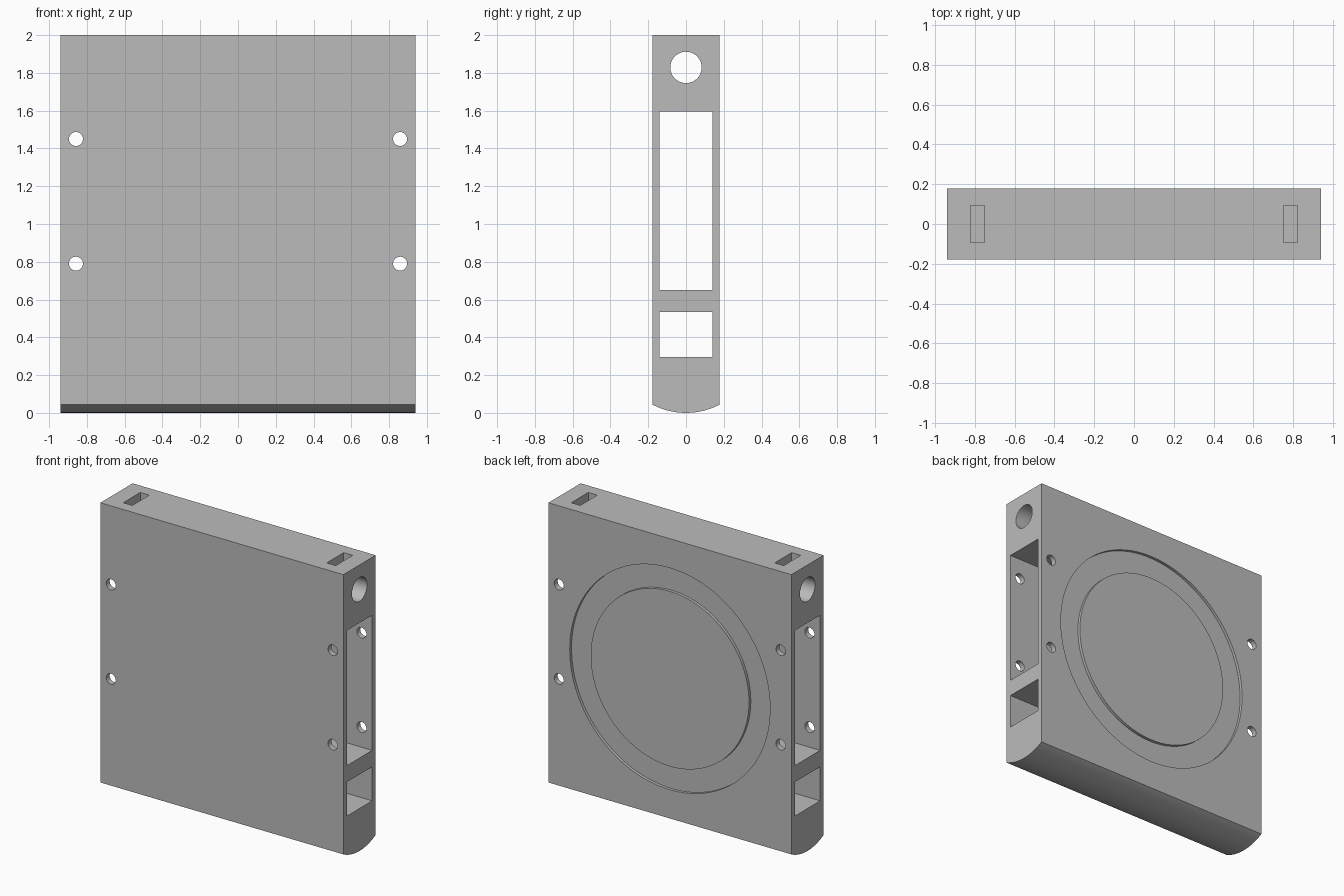
import bpy
import bmesh
import math

cube = bpy.data.objects.get("Cube")
if cube:
    bpy.data.objects.remove(cube, do_unlink=True)

HALF_W, HALF_D, HEIGHT, ARC_RISE = 0.94, 0.178, 2.0, 0.044

grey = bpy.data.materials.new("plain grey")
grey.use_nodes = True
grey.diffuse_color = (0.5, 0.5, 0.5, 1)
grey.node_tree.nodes["Principled BSDF"].inputs["Base Color"].default_value = (0.5, 0.5, 0.5, 1)


def box(name, size, loc):
    bpy.ops.mesh.primitive_cube_add(size=1, location=loc)
    ob = bpy.context.object
    ob.name = name
    ob.scale = size
    ob.hide_render = True
    return ob


def rod(name, radius, depth, loc, axis, sides=64):
    rot = {"X": (0, math.pi / 2, 0), "Y": (math.pi / 2, 0, 0)}[axis]
    bpy.ops.mesh.primitive_cylinder_add(vertices=sides, radius=radius, depth=depth,
                                        location=loc, rotation=rot)
    ob = bpy.context.object
    ob.name = name
    ob.hide_render = True
    return ob


def cut(target, cutter):
    """Subtract the cutter from the target and discard it."""
    mod = target.modifiers.new("cut", "BOOLEAN")
    mod.operation = "DIFFERENCE"
    mod.solver = "EXACT"
    mod.object = cutter
    bpy.context.view_layer.update()
    bpy.ops.object.select_all(action="DESELECT")
    target.select_set(True)
    bpy.context.view_layer.objects.active = target
    bpy.ops.object.modifier_apply(modifier=mod.name)
    bpy.data.objects.remove(cutter, do_unlink=True)


# Slab: side profile with a rounded underside, extruded across the width
arc_r = (HALF_D ** 2 + ARC_RISE ** 2) / (2 * ARC_RISE)
sweep = math.asin(HALF_D / arc_r)
steps = 24
profile = [(HALF_D, HEIGHT), (-HALF_D, HEIGHT)]
for i in range(steps + 1):
    a = sweep * (2 * i / steps - 1)
    profile.append((arc_r * math.sin(a), arc_r * (1 - math.cos(a))))

bm = bmesh.new()
face = bm.faces.new([bm.verts.new((-HALF_W, y, z)) for y, z in profile])
grown = bmesh.ops.extrude_face_region(bm, geom=[face])
moved = [g for g in grown["geom"] if isinstance(g, bmesh.types.BMVert)]
bmesh.ops.translate(bm, verts=moved, vec=(2 * HALF_W, 0, 0))
bmesh.ops.recalc_face_normals(bm, faces=bm.faces)
mesh = bpy.data.meshes.new("panel_body")
bm.to_mesh(mesh)
bm.free()
body = bpy.data.objects.new("panel_body", mesh)
bpy.context.collection.objects.link(body)
mesh.materials.append(grey)

# Rectangular channels running through the width
for low, high in ((0.65, 1.595), (0.297, 0.535)):
    cut(body, box("channel", (2.2, 0.28, high - low), (0, 0, (low + high) / 2)))

# Round bore near the top
cut(body, rod("bore", 0.083, 2.2, (0, 0, 1.829), "X"))

# Blind slots in the top and screw holes through both walls
for side in (-1, 1):
    cut(body, box("slot", (0.07, 0.188, 0.4), (side * 0.787, 0, 1.92)))
    for z in (0.79, 1.45):
        cut(body, rod("screw_hole", 0.037, 0.6, (side * 0.858, 0, z), "Y", 32))

# Shallow ring groove in the back
ring = rod("ring_groove", 0.775, 0.04, (0, HALF_D, 1.02), "Y", 128)
cut(ring, rod("ring_core", 0.612, 0.2, (0, HALF_D, 1.02), "Y", 128))
cut(body, ring)

# Smooth curves, crisp edges
for poly in body.data.polygons:
    poly.material_index = 0
bpy.ops.object.select_all(action="DESELECT")
body.select_set(True)
bpy.context.view_layer.objects.active = body
bpy.ops.object.shade_smooth_by_angle(angle=math.radians(30))
